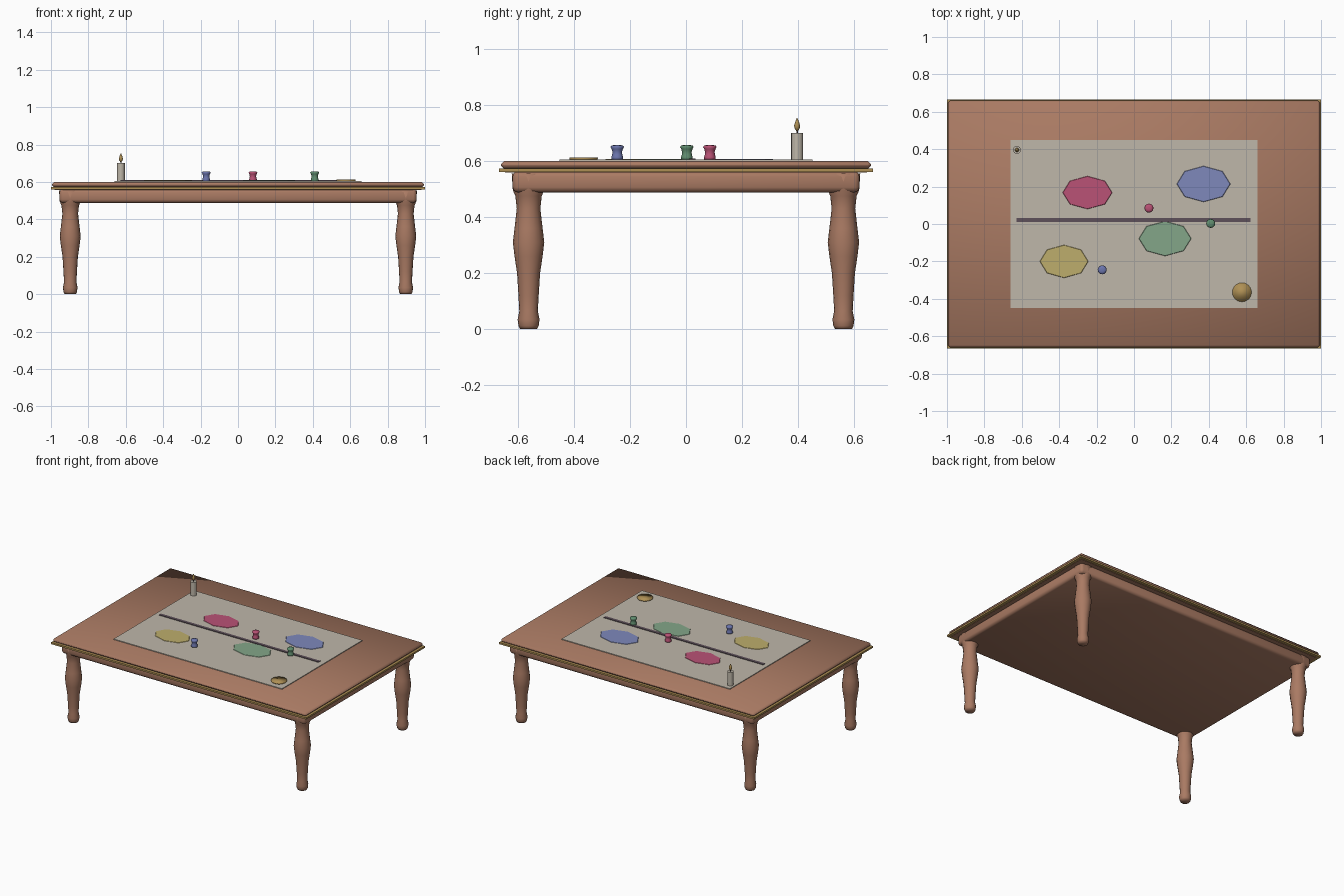
import bpy, bmesh, math

if "Cube" in bpy.data.objects:
    bpy.data.objects.remove(bpy.data.objects["Cube"])


def material(name, rgb):
    m = bpy.data.materials.new(name)
    m.diffuse_color = (*rgb, 1)
    m.use_nodes = True
    m.node_tree.nodes["Principled BSDF"].inputs["Base Color"].default_value = m.diffuse_color
    return m


WOOD = material("warm wood", (0.40, 0.195, 0.125))
BRASS = material("brass", (0.43, 0.28, 0.09))
CLOTH = material("pale cloth", (0.52, 0.475, 0.40))
STRIP = material("dark plum", (0.11, 0.08, 0.10))
PINK = material("rose", (0.49, 0.085, 0.18))
BLUE = material("pale blue", (0.21, 0.25, 0.50))
GREEN = material("pale green", (0.23, 0.38, 0.25))
YELLOW = material("straw yellow", (0.51, 0.42, 0.15))
DEEP_BLUE = material("deep blue", (0.15, 0.18, 0.42))
DEEP_GREEN = material("deep green", (0.12, 0.27, 0.16))


def finish(bm, name, mat, smooth=False):
    bmesh.ops.recalc_face_normals(bm, faces=bm.faces)
    for f in bm.faces:
        f.smooth = smooth
    me = bpy.data.meshes.new(name)
    bm.to_mesh(me)
    bm.free()
    me.materials.append(mat)
    ob = bpy.data.objects.new(name, me)
    bpy.context.collection.objects.link(ob)
    return ob


def box(name, mat, x, y, z0, z1, at=(0, 0), bevel=0, segments=1):
    """Box with half sizes x and y; bevelled boxes get soft shading."""
    bm = bmesh.new()
    bmesh.ops.create_cube(bm, size=1)
    for v in bm.verts:
        v.co = (at[0] + v.co.x * 2 * x, at[1] + v.co.y * 2 * y,
                z0 + (v.co.z + 0.5) * (z1 - z0))
    if bevel:
        bmesh.ops.bevel(bm, geom=bm.edges[:], offset=bevel, segments=segments,
                        profile=0.5, affect='EDGES')
    return finish(bm, name, mat, bool(bevel))


def lathe(name, mat, profile, at, sides=16, stretch=(1, 1), smooth=True):
    """Closed turned solid from (radius, height) pairs, bottom to top."""
    bm = bmesh.new()
    rings = []
    for r, z in profile:
        rings.append([bm.verts.new((
            at[0] + r * stretch[0] * math.cos(2 * math.pi * i / sides),
            at[1] + r * stretch[1] * math.sin(2 * math.pi * i / sides), z))
            for i in range(sides)])
    for a, b in zip(rings, rings[1:]):
        for i in range(sides):
            j = (i + 1) % sides
            bm.faces.new((a[i], a[j], b[j], b[i]))
    bm.faces.new(rings[0][::-1])
    bm.faces.new(rings[-1])
    return finish(bm, name, mat, smooth)


# Table top, its moulded lower layer and the solid apron
box("table_top", WOOD, 0.995, 0.66, 0.572, 0.60, bevel=0.012)
box("top_underlayer", WOOD, 0.98, 0.645, 0.558, 0.575)
box("apron", WOOD, 0.955, 0.618, 0.488, 0.562, bevel=0.018, segments=2)

# Brass edging around the top
for s, side in ((-1, "front"), (1, "back")):
    box(side + "_trim", BRASS, 1.0, 0.01, 0.56, 0.572, (0, s * 0.656))
for s, side in ((-1, "left"), (1, "right")):
    box(side + "_trim", BRASS, 0.01, 0.648, 0.56, 0.572, (s * 0.99, 0))

# Turned legs
LEG = [(0.030, 0), (0.036, 0.012), (0.039, 0.035), (0.033, 0.065),
       (0.036, 0.12), (0.041, 0.20), (0.050, 0.26), (0.056, 0.31),
       (0.050, 0.36), (0.042, 0.43), (0.047, 0.475), (0.056, 0.495),
       (0.060, 0.555)]
for sx in (-1, 1):
    for sy in (-1, 1):
        lathe("leg", WOOD, LEG, (sx * 0.897, sy * 0.561))

# Cloth, centre strip and octagonal patches
box("cloth", CLOTH, 0.66, 0.45, 0.599, 0.605)
box("centre_strip", STRIP, 0.625, 0.011, 0.604, 0.609, (-0.003, 0.022))
for name, mat, x, y, rx, ry in (
        ("rose_patch", PINK, -0.249, 0.168, 0.134, 0.089),
        ("blue_patch", BLUE, 0.372, 0.214, 0.145, 0.097),
        ("green_patch", GREEN, 0.166, -0.078, 0.142, 0.094),
        ("yellow_patch", YELLOW, -0.374, -0.20, 0.131, 0.089)):
    lathe(name, mat, [(1, 0.604), (0.97, 0.607)], (x, y), 8, (rx, ry), False)

# Game pieces with a waist and a domed top
PIECE = [(0.021, 0.605), (0.021, 0.613), (0.018, 0.622), (0.017, 0.632),
         (0.020, 0.642), (0.024, 0.649), (0.021, 0.654), (0.010, 0.657)]
for name, mat, at in (("blue_piece", DEEP_BLUE, (-0.17, -0.245)),
                      ("rose_piece", PINK, (0.08, 0.085)),
                      ("green_piece", DEEP_GREEN, (0.41, 0.003))):
    lathe(name, mat, PIECE, at)

# Candle with flame
SPOT = (-0.626, 0.396)
candle = lathe("candle", CLOTH, [(0.021, 0.603), (0.021, 0.70)], SPOT)
candle.data.shade_flat()
lathe("wick", STRIP, [(0.003, 0.699), (0.003, 0.712)], SPOT, 8)
lathe("flame", BRASS, [(0.003, 0.706), (0.009, 0.716), (0.011, 0.725),
                       (0.007, 0.738), (0.001, 0.753)], SPOT, 12)

# Round brass disc
lathe("brass_disc", BRASS, [(0.050, 0.604), (0.051, 0.612)],
      (0.577, -0.365), 24)
